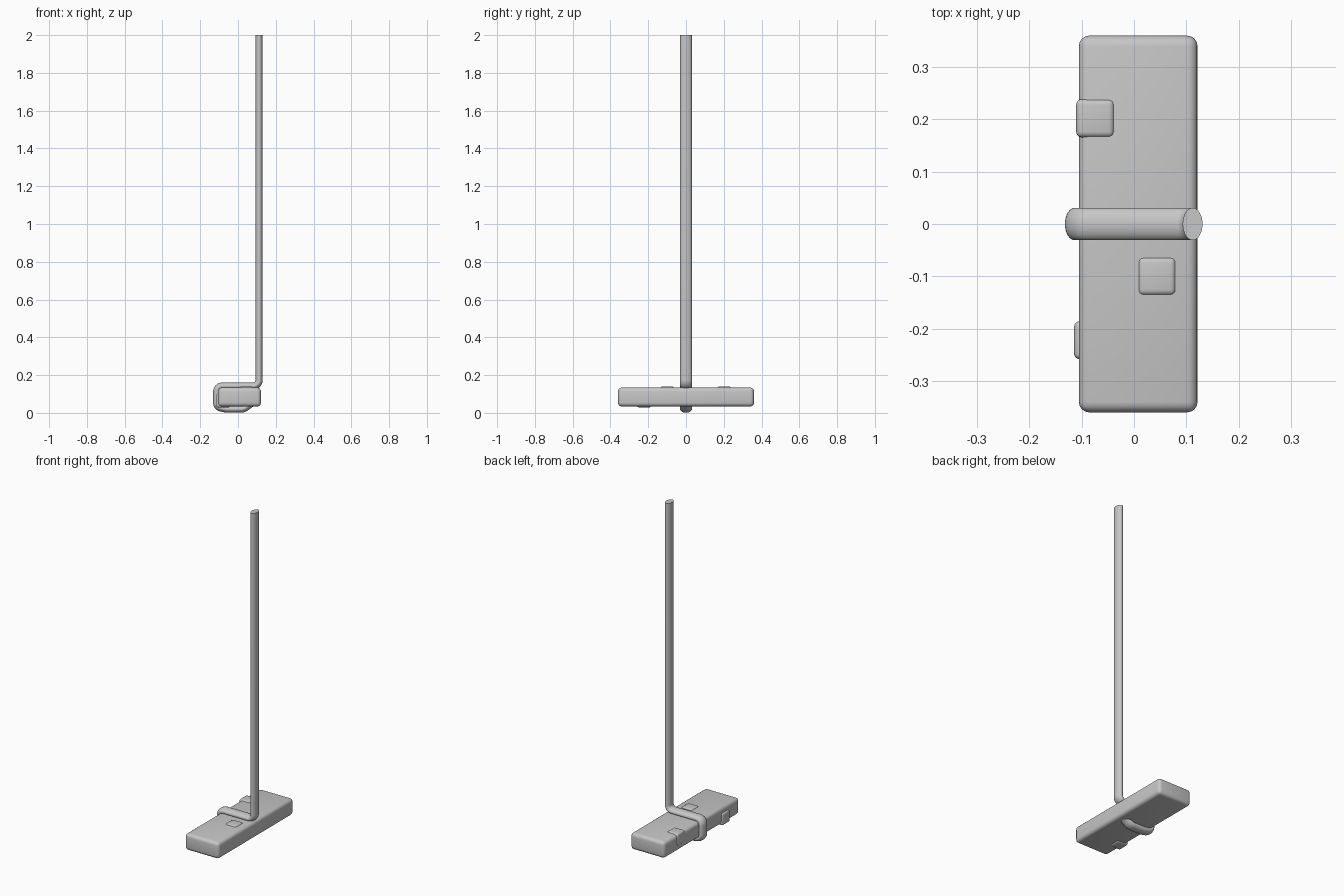
import bpy, bmesh, math
from mathutils import Vector

if "Cube" in bpy.data.objects:
    bpy.data.objects.remove(bpy.data.objects["Cube"])

# Single plain grey
grey = bpy.data.materials.new("plain grey")
grey.use_nodes = True
GREY = (0.57, 0.57, 0.57, 1)
grey.diffuse_color = GREY
grey.node_tree.nodes["Principled BSDF"].inputs["Base Color"].default_value = GREY


def finish(name, bm):
    bmesh.ops.recalc_face_normals(bm, faces=bm.faces)
    mesh = bpy.data.meshes.new(name)
    bm.to_mesh(mesh)
    bm.free()
    mesh.materials.append(grey)
    obj = bpy.data.objects.new(name, mesh)
    bpy.context.collection.objects.link(obj)
    bpy.ops.object.select_all(action='DESELECT')
    bpy.context.view_layer.objects.active = obj
    obj.select_set(True)
    bpy.ops.object.shade_smooth_by_angle(angle=math.radians(40))


def rounded_box(name, center, size, radius):
    bm = bmesh.new()
    bmesh.ops.create_cube(bm, size=1)
    bmesh.ops.scale(bm, vec=size, verts=bm.verts)
    bmesh.ops.translate(bm, vec=center, verts=bm.verts)
    bmesh.ops.bevel(bm, geom=bm.edges[:], offset=radius, segments=4,
                    profile=0.5, affect='EDGES')
    finish(name, bm)


def fillet(corners, steps=8):
    """Round the inner corners (x, z, radius) of a path in the xz plane."""
    pts = [Vector(c[:2]) for c in corners]
    path = [pts[0]]
    for a, b, c, corner in zip(pts, pts[1:], pts[2:], corners[1:]):
        u, v = (a - b).normalized(), (c - b).normalized()
        half = u.angle(v) / 2
        r = corner[2]
        center = b + (u + v).normalized() * r / math.sin(half)
        start = b + u * r / math.tan(half) - center
        end = b + v * r / math.tan(half) - center
        for i in range(steps + 1):
            path.append(center + start.lerp(end, i / steps).normalized() * r)
    return path + [pts[-1]]


def sweep(name, path, thick, wide, sides=32):
    bm = bmesh.new()
    rings = []
    last = len(path) - 1
    for i, p in enumerate(path):
        before = (p - path[max(i - 1, 0)]).normalized()
        after = (path[min(i + 1, last)] - p).normalized()
        t = (before + after).normalized()
        ring = []
        for k in range(sides):
            a = math.tau * k / sides
            off = math.cos(a) * thick
            ring.append(bm.verts.new((p.x - t.y * off, math.sin(a) * wide,
                                      p.y + t.x * off)))
        rings.append(ring)
    for lo, hi in zip(rings, rings[1:]):
        for k in range(sides):
            n = (k + 1) % sides
            bm.faces.new((lo[k], lo[n], hi[n], hi[k]))
    bm.faces.new(rings[0])
    bm.faces.new(rings[-1])
    finish(name, bm)


# Seat plank
rounded_box("plank", (0.008, 0, 0.084), (0.227, 0.72, 0.1), 0.02)

# Small rounded blocks set into the plank
for name, center in (("block_top_edge", (-0.074, 0.202, 0.103)),
                     ("block_top", (0.044, -0.1, 0.103)),
                     ("block_lower_edge", (-0.078, -0.222, 0.065))):
    rounded_box(name, center, (0.073, 0.073, 0.073), 0.011)

# Rope: hangs straight down, then wraps over, around and under the plank
rope = fillet([(0.112, 2, 0), (0.112, 0.142, 0.032), (-0.113, 0.142, 0.03),
               (-0.113, 0.03, 0.03), (-0.06, 0.02, 0.03),
               (0.03, 0.02, 0.05), (0.07, 0.05, 0)])
sweep("rope", rope, 0.019, 0.031)
